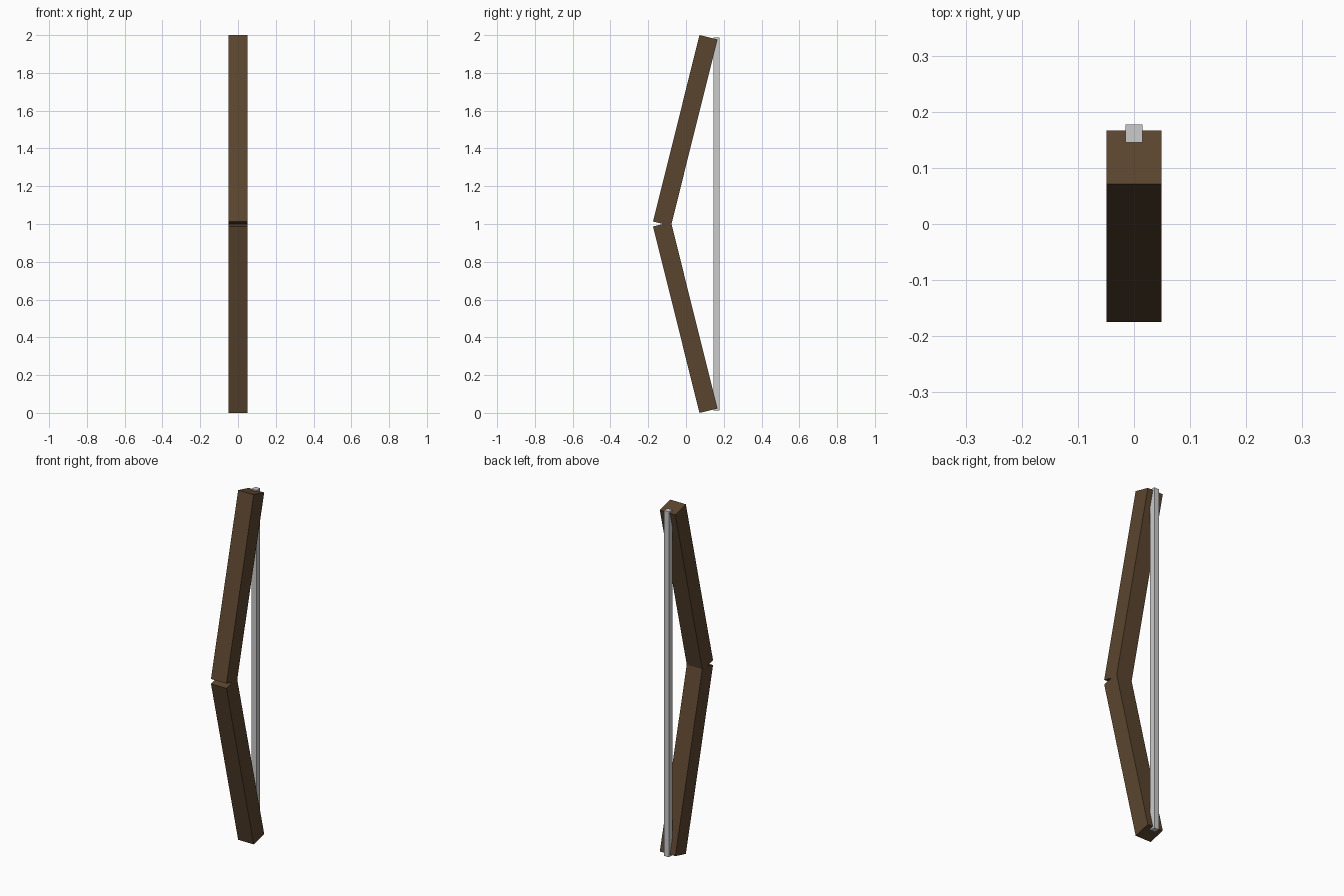
import bpy
from math import radians

if "Cube" in bpy.data.objects:
    bpy.data.objects.remove(bpy.data.objects["Cube"])

wood = bpy.data.materials.new("dark_wood")
wood.diffuse_color = (0.105, 0.06, 0.028, 1)
wood.use_nodes = True
wood.node_tree.nodes["Principled BSDF"].inputs["Base Color"].default_value = wood.diffuse_color


def box(name, size, loc, tilt=0.0, mat=None):
    bpy.ops.mesh.primitive_cube_add(size=1, location=loc, rotation=(radians(tilt), 0, 0))
    ob = bpy.context.object
    ob.name = name
    ob.scale = size
    bpy.ops.object.transform_apply(location=False, rotation=False, scale=True)
    if mat:
        ob.data.materials.append(mat)
    return ob


# Two straight limbs, leaning back from the middle and mirrored about z = 1
for name, side in (("upper_limb", 1), ("lower_limb", -1)):
    box(name, (0.098, 0.098, 1.017), (0, -0.004, 1 + side * 0.495), -14 * side, wood)

# Taut square string joining the limb tips
box("string", (0.031, 0.032, 1.976), (0, 0.161, 1))
